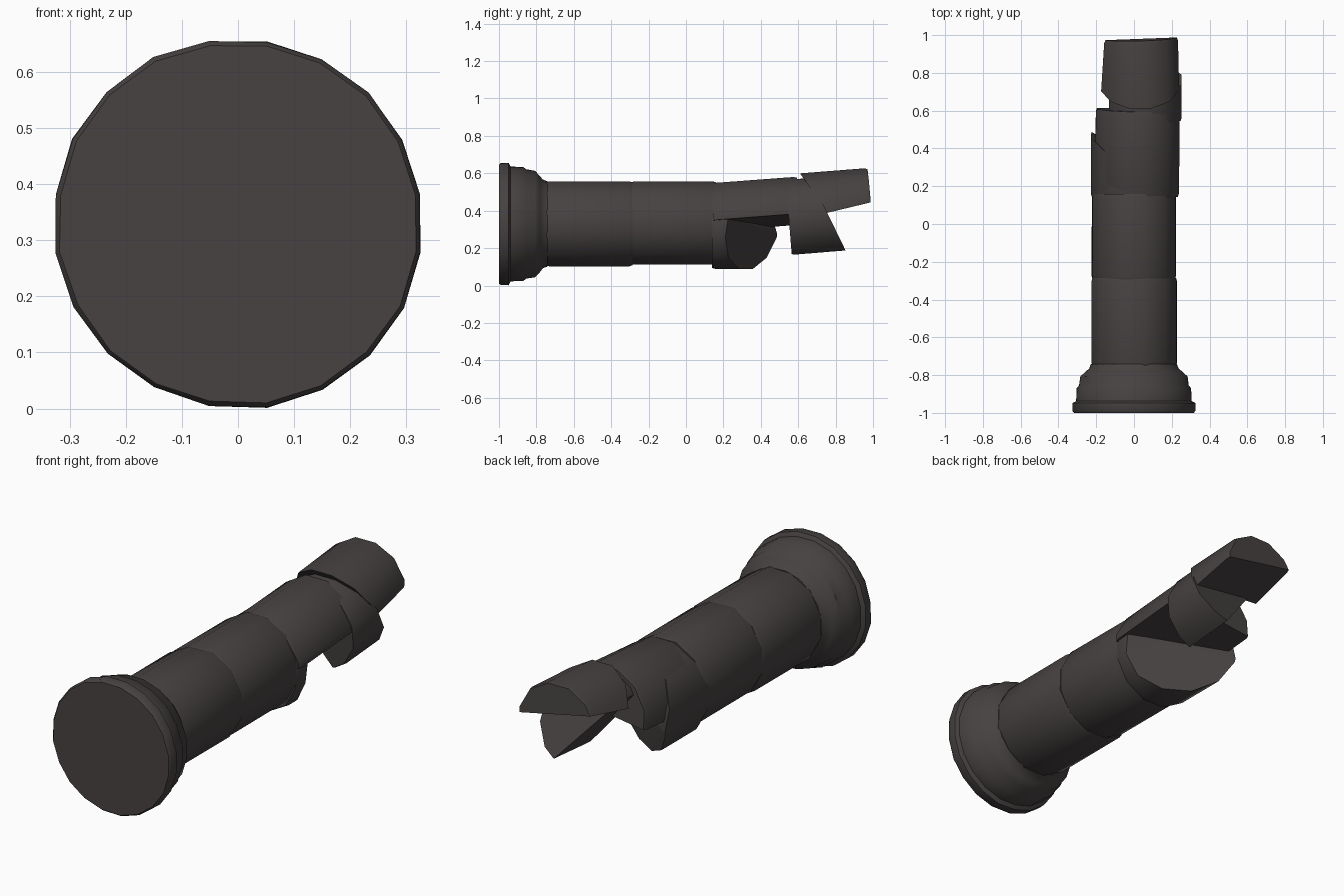
import bpy, bmesh, math, random
from mathutils import Vector

if "Cube" in bpy.data.objects:
    bpy.data.objects.remove(bpy.data.objects["Cube"])

random.seed(4)
stone = bpy.data.materials.new("dark weathered stone")
stone.diffuse_color = (0.062, 0.054, 0.053, 1)
stone.use_nodes = True
stone.node_tree.nodes["Principled BSDF"].inputs["Base Color"].default_value = stone.diffuse_color


def plane_from(a, b, c, outside):
    """Plane through three points, normal facing the side to be removed."""
    a, b, c = Vector(a), Vector(b), Vector(c)
    n = (b - a).cross(c - a).normalized()
    return a, (n if n.dot(Vector(outside)) > 0 else -n)


def lathe(name, start, end, rings, sides, cuts=(), jitter=0.0, angle=40):
    """Solid turned around the axis start-end; rings are (fraction, radius)."""
    start, end = Vector(start), Vector(end)
    axis = (end - start).normalized()
    side = Vector((1, 0, 0))
    side = (side - axis * side.dot(axis)).normalized()
    up = side.cross(axis)
    wob = [1 + random.uniform(-jitter, jitter) for _ in range(sides)]
    bm = bmesh.new()
    loops = []
    for f, r in rings:
        c = start.lerp(end, f)
        loop = []
        for i in range(sides):
            a = math.tau * (i + 0.5) / sides
            rr = r * wob[i] * (1 + random.uniform(-jitter, jitter) * 0.4)
            loop.append(bm.verts.new(c + side * math.cos(a) * rr + up * math.sin(a) * rr))
        loops.append(loop)
    for p, q in zip(loops, loops[1:]):
        for i in range(sides):
            j = (i + 1) % sides
            bm.faces.new((p[i], p[j], q[j], q[i]))
    bm.faces.new(loops[0])
    bm.faces.new(loops[-1])
    # break planes
    for co, no in cuts:
        geom = bm.verts[:] + bm.edges[:] + bm.faces[:]
        bmesh.ops.bisect_plane(bm, geom=geom, dist=1e-5, plane_co=co, plane_no=no,
                               clear_outer=True)
        bmesh.ops.holes_fill(bm, edges=[e for e in bm.edges if e.is_boundary], sides=0)
    bmesh.ops.recalc_face_normals(bm, faces=bm.faces[:])
    me = bpy.data.meshes.new(name)
    bm.to_mesh(me)
    bm.free()
    me.materials.append(stone)
    ob = bpy.data.objects.new(name, me)
    bpy.context.collection.objects.link(ob)
    bpy.ops.object.select_all(action='DESELECT')
    ob.select_set(True)
    bpy.context.view_layer.objects.active = ob
    bpy.ops.object.shade_smooth_by_angle(angle=math.radians(angle))
    return ob


def drum(name, start, end, r, cuts=()):
    # worn edges: slightly smaller radius at the ends
    return lathe(name, start, end, [(0, r * 0.975), (0.04, r), (0.96, r), (1, r * 0.975)],
                 12, cuts, 0.01)


# moulded base
lathe("column_base", (0, -1, 0.33), (0, -0.74, 0.33),
      [(0, 0.322), (0.04, 0.33), (0.2, 0.33), (0.24, 0.31), (0.5, 0.308), (0.56, 0.295),
       (0.74, 0.288), (0.84, 0.26), (0.9, 0.24), (1, 0.23)], 20, jitter=0.008)

# intact drums
drum("lower_drum", (0, -0.75, 0.33), (0, -0.285, 0.33), 0.234)
drum("middle_drum", (0, -0.295, 0.335), (0, 0.16, 0.335), 0.23)

# split drum: lower chunk
drum("split_drum_lower_chunk", (0, 0.14, 0.315), (0, 0.62, 0.315), 0.234, [
    plane_from((0.22, 0.225, 0.33), (0, 0.32, 0.09), (-0.225, 0.49, 0.29), (1, 1, 0)),
    plane_from((0.22, 0.23, 0.36), (-0.22, 0.48, 0.29), (-0.2, 0.42, 0.45), (0, 1, 1)),
    plane_from((-0.2, 0.5, 0.44), (-0.1, 0.27, 0.54), (0.2, 0.16, 0.44), (0, 0, 1))])

# split drum: raised upper half
drum("split_drum_upper_half", (0.015, 0.15, 0.325), (0.02, 0.61, 0.36), 0.228, [
    plane_from((0.23, 0.16, 0.35), (0.23, 0.56, 0.38), (-0.2, 0.6, 0.325), (0, 0, -1))])

# top drum: leaning side slab
drum("top_drum_side_slab", (0.04, 0.55, 0.355), (0.04, 0.92, 0.385), 0.218, [
    plane_from((-0.15, 0.6, 0.50), (0.1, 0.56, 0.2), (0.09, 0.83, 0.235), (-1, 0, -1)),
    plane_from((0.1, 0.83, 0.235), (0.2, 0.745, 0.41), (0, 0.745, 0.41), (0, 1, 0))])

# top drum: broken tip
drum("top_drum_tip", (0.035, 0.55, 0.386), (0.025, 0.985, 0.42), 0.217, [
    plane_from((0, 0.61, 0.6), (0.22, 0.745, 0.4), (-0.18, 0.695, 0.47), (0, -1, 0)),
    plane_from((0.22, 0.745, 0.39), (-0.17, 0.745, 0.47), (0.22, 1.0, 0.45), (0, 0, -1))])
